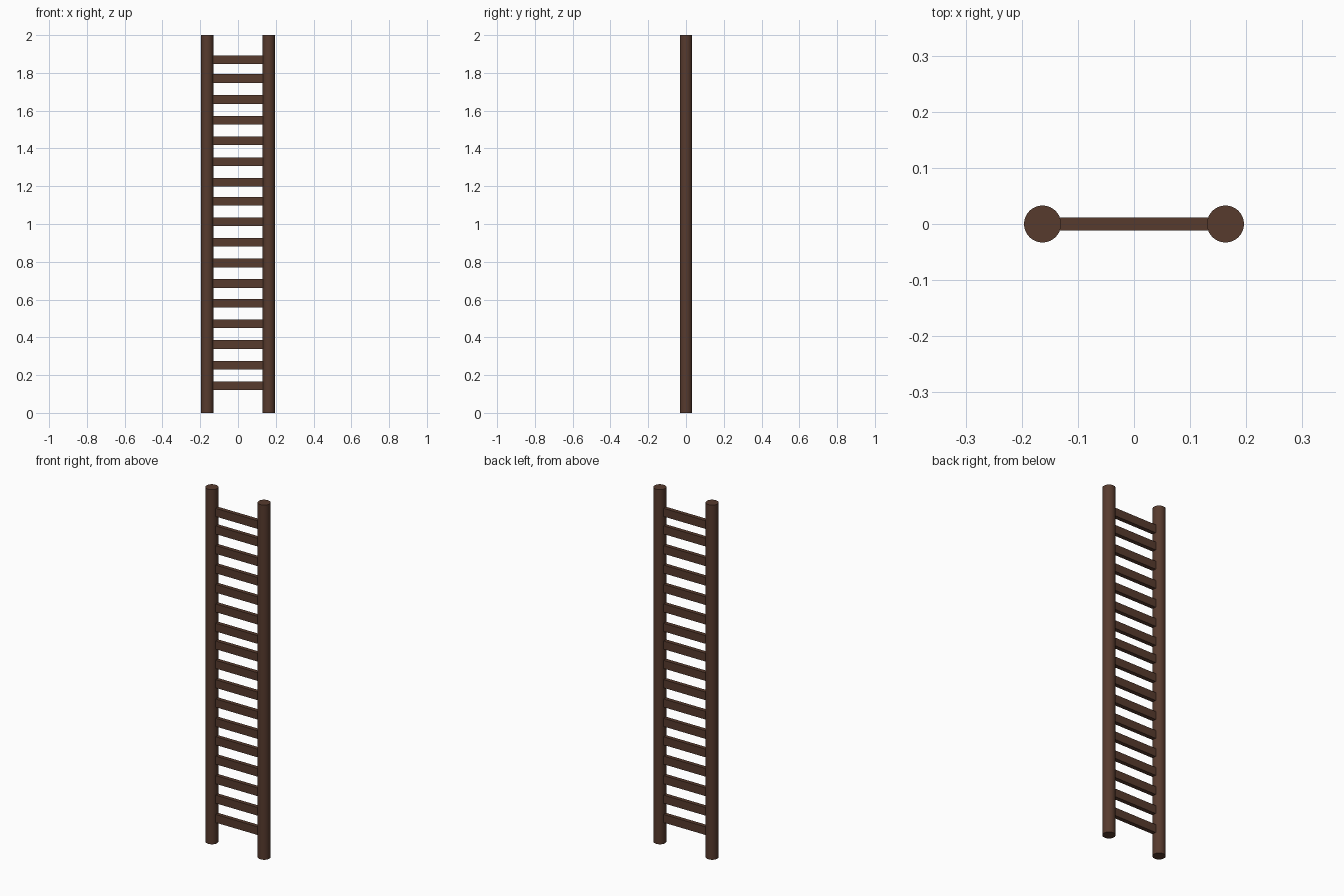
import bpy

if "Cube" in bpy.data.objects:
    bpy.data.objects.remove(bpy.data.objects["Cube"])

wood = bpy.data.materials.new("dark_brown_wood")
wood.diffuse_color = (0.095, 0.043, 0.027, 1)
wood.use_nodes = True
wood.node_tree.nodes["Principled BSDF"].inputs["Base Color"].default_value = wood.diffuse_color

RAIL_X, RAIL_R = 0.163, 0.033
HEIGHT = 2.0

# Two round side rails
for side, name in ((-1, "left_rail"), (1, "right_rail")):
    bpy.ops.mesh.primitive_cylinder_add(vertices=32, radius=RAIL_R, depth=HEIGHT,
                                        location=(side * RAIL_X, 0, HEIGHT / 2))
    rail = bpy.context.object
    rail.name = name
    rail.data.materials.append(wood)
    bpy.ops.object.shade_smooth_by_angle()

# Flat rungs, slightly uneven spacing, ends let into the rails
RUNG_Z = [0.143, 0.252, 0.362, 0.472, 0.581, 0.685, 0.794, 0.903, 1.012,
          1.121, 1.221, 1.33, 1.44, 1.549, 1.659, 1.77, 1.869]
for i, z in enumerate(RUNG_Z):
    bpy.ops.mesh.primitive_cube_add(size=1, location=(0, 0, z))
    rung = bpy.context.object
    rung.name = f"rung_{i + 1}"
    rung.scale = (2 * RAIL_X - 0.02, 0.023, 0.046)
    bpy.ops.object.transform_apply(location=False, rotation=False, scale=True)
    rung.data.materials.append(wood)
